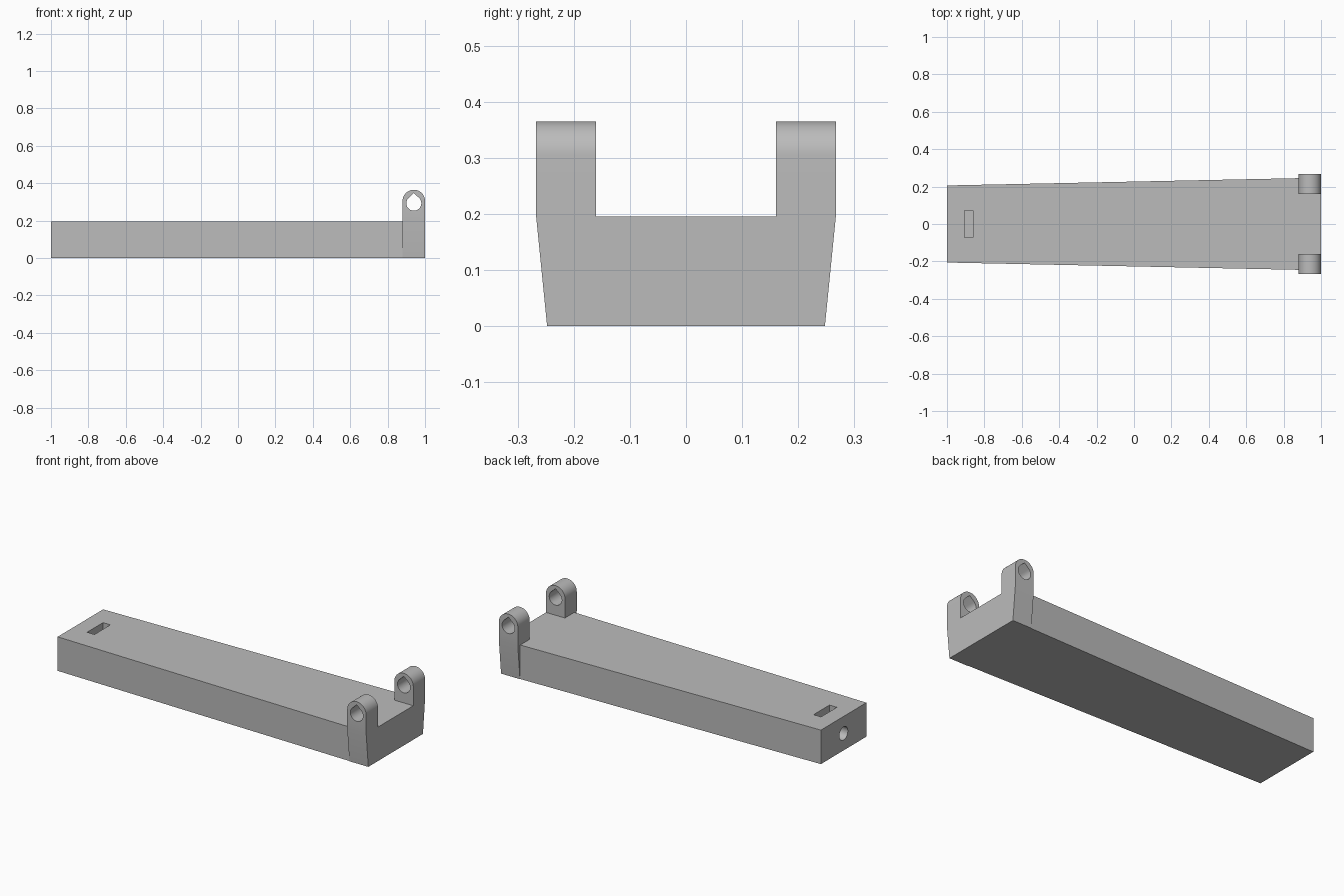
import bpy, bmesh, math

if "Cube" in bpy.data.objects:
    bpy.data.objects.remove(bpy.data.objects["Cube"])

TOP = 0.195          # deck height
LUG_X, LUG_R, LUG_Z = 0.94, 0.06, 0.305

grey = bpy.data.materials.new("plain grey")
grey.diffuse_color = (0.5, 0.5, 0.5, 1)
grey.use_nodes = True
grey.node_tree.nodes["Principled BSDF"].inputs["Base Color"].default_value = grey.diffuse_color


def make(name, bm):
    bmesh.ops.recalc_face_normals(bm, faces=bm.faces)
    me = bpy.data.meshes.new(name)
    bm.to_mesh(me)
    bm.free()
    me.materials.append(grey)
    ob = bpy.data.objects.new(name, me)
    bpy.context.collection.objects.link(ob)
    return ob


def prism(name, ring_a, ring_b):
    """Solid between two matching rings of points."""
    bm = bmesh.new()
    a = [bm.verts.new(p) for p in ring_a]
    b = [bm.verts.new(p) for p in ring_b]
    n = len(a)
    bm.faces.new(a)
    bm.faces.new(b[::-1])
    for i in range(n):
        j = (i + 1) % n
        bm.faces.new((a[j], a[i], b[i], b[j]))
    return make(name, bm)


def box(name, x0, x1, y0, y1, z0, z1):
    ring = [(x0, y0), (x1, y0), (x1, y1), (x0, y1)]
    return prism(name, [(x, y, z0) for x, y in ring], [(x, y, z1) for x, y in ring])


def combine(target, tool, operation):
    mod = target.modifiers.new(tool.name, 'BOOLEAN')
    mod.operation, mod.object, mod.solver = operation, tool, 'EXACT'
    bpy.context.view_layer.objects.active = target
    bpy.ops.object.modifier_apply(modifier=mod.name)
    bpy.data.objects.remove(tool)


def lug(side):
    """Rounded hinge lug whose outer wall leans in below deck height."""
    arc = [(LUG_X + LUG_R * math.cos(math.pi * i / 32),
            LUG_Z + LUG_R * math.sin(math.pi * i / 32)) for i in range(33)]
    prof = [(0.88, TOP), (0.88, 0), (1, 0), (1, TOP)] + arc
    bm = bmesh.new()
    inner = [bm.verts.new((x, side * 0.16, z)) for x, z in prof]
    outer = [bm.verts.new((x, side * (0.267 if z > 0 else 0.2475), z)) for x, z in prof]
    for ring in (inner, outer):
        bm.faces.new(ring[:4])
        bm.faces.new([ring[0]] + ring[3:])
    n = len(prof)
    for i in range(n):
        j = (i + 1) % n
        bm.faces.new((inner[i], inner[j], outer[j], outer[i]))
    return make("hinge_lug", bm)


# Tapered arm body
plan = [(-1, -0.206), (1, -0.2475), (1, 0.2475), (-1, 0.206)]
arm = prism("hinged_arm", [(x, y, 0) for x, y in plan], [(x, y, TOP) for x, y in plan])

# Hinge lugs
for side in (-1, 1):
    combine(arm, lug(side), 'UNION')

# Teardrop pin hole through both lugs
drop = [(LUG_X, 0.347)]
for i in range(33):
    a = math.radians(135 + 270 * i / 32)
    drop.append((LUG_X + 0.04 * math.cos(a), 0.293 + 0.04 * math.sin(a)))
pin = prism("pin_hole", [(x, -0.4, z) for x, z in drop], [(x, 0.4, z) for x, z in drop])
combine(arm, pin, 'DIFFERENCE')

# Nut slot in the deck and bolt hole in the narrow end
combine(arm, box("nut_slot", -0.907, -0.86, -0.072, 0.072, 0.03, 0.3), 'DIFFERENCE')
circle = [(0.038 * math.cos(math.tau * i / 32), 0.0975 + 0.038 * math.sin(math.tau * i / 32))
          for i in range(32)]
bolt = prism("bolt_hole", [(-1.1, y, z) for y, z in circle], [(-0.75, y, z) for y, z in circle])
combine(arm, bolt, 'DIFFERENCE')

# Smooth the round parts, keep edges sharp
bpy.ops.object.select_all(action='DESELECT')
arm.select_set(True)
bpy.context.view_layer.objects.active = arm
bpy.ops.object.shade_smooth_by_angle(angle=math.radians(30))
